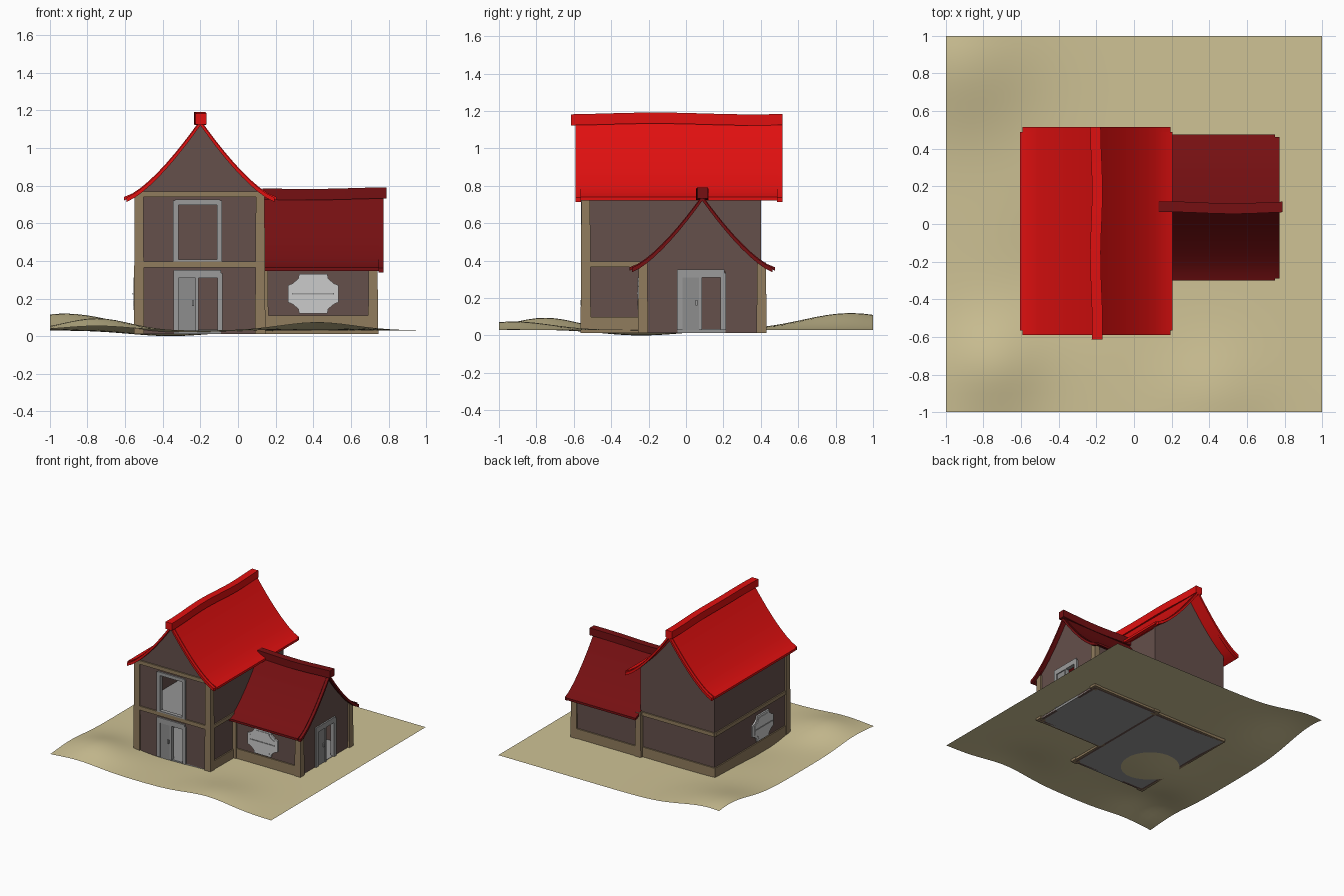
import bpy, bmesh, math

if "Cube" in bpy.data.objects:
    bpy.data.objects.remove(bpy.data.objects["Cube"])


def material(name, r, g, b):
    m = bpy.data.materials.new(name)
    m.use_nodes = True
    m.diffuse_color = (r, g, b, 1)
    m.node_tree.nodes["Principled BSDF"].inputs["Base Color"].default_value = (r, g, b, 1)
    return m


RED = material("bright red tiles", 0.75, 0.005, 0.005)
DARK_RED = material("dark red tiles", 0.18, 0.005, 0.006)
WALL = material("brown plaster", 0.13, 0.08, 0.07)
WOOD = material("tan timber", 0.28, 0.2, 0.11)
GREY = material("grey frame", 0.33, 0.33, 0.33)
LEAF = material("grey door", 0.27, 0.27, 0.27)
PALE = material("pale window", 0.6, 0.6, 0.6)
FLOOR = material("grey floor", 0.3, 0.3, 0.3)
SAND = material("sand", 0.62, 0.54, 0.3)


def finish(name, bm, mat, smooth=False):
    bmesh.ops.recalc_face_normals(bm, faces=bm.faces)
    mesh = bpy.data.meshes.new(name)
    bm.to_mesh(mesh)
    bm.free()
    mesh.materials.append(mat)
    ob = bpy.data.objects.new(name, mesh)
    bpy.context.collection.objects.link(ob)
    if smooth:
        bpy.ops.object.select_all(action='DESELECT')
        ob.select_set(True)
        bpy.context.view_layer.objects.active = ob
        bpy.ops.object.shade_smooth_by_angle(angle=math.radians(30))
    return ob


def prism(name, profile, axis, stations, mat, wobble=0.0, smooth=False):
    """Sweep a (u, z) profile along x or y through the given stations."""
    bm = bmesh.new()
    rings = []
    for t in stations:
        du, dz = wobble * math.sin(9 * t), wobble * math.cos(6 * t + 1)
        rings.append([bm.verts.new((u + du, t, z + dz) if axis == 'y' else (t, u + du, z + dz))
                      for u, z in profile])
    n = len(profile)
    for a, b in zip(rings, rings[1:]):
        for i in range(n):
            j = (i + 1) % n
            bm.faces.new((a[i], a[j], b[j], b[i]))
    bm.faces.new(rings[0])
    bm.faces.new(rings[-1])
    return finish(name, bm, mat, smooth)


def rect(u0, u1, z0, z1):
    return [(u0, z0), (u1, z0), (u1, z1), (u0, z1)]


def box(name, x0, x1, y0, y1, z0, z1, mat):
    return prism(name, rect(x0, x1, z0, z1), 'y', (y0, y1), mat)


def plate(name, face, profile, d0, d1, mat):
    """Profile on a wall face; depths are measured outward from the wall."""
    axis, plane, sign = face
    return prism(name, profile, axis, (plane + sign * d0, plane + sign * d1), mat)


def panel(name, face, u0, u1, z0, z1, d0, d1, mat):
    return plate(name, face, rect(u0, u1, z0, z1), d0, d1, mat)


# Key dimensions
BASE, T = 0.012, 0.02
MX, MH, MAIN_EAVE = -0.205, 0.335, 0.74
WY, WH, WING_EAVE = 0.087, 0.33, 0.365
X0, X1, Y0, Y1 = MX - MH, MX + MH, -0.55, 0.40
WX1, WY0, WY1 = 0.73, WY - WH, WY + WH
FRONT, BACK = ('y', Y0, -1), ('y', Y1, 1)
SIDE, INNER = ('x', X0, -1), ('x', X1, 1)
WING_FRONT, WING_BACK, WING_END = ('y', WY0, -1), ('y', WY1, 1), ('x', WX1, 1)


# Concave roof curve
def arc(center, half, width, eave, rise, drop, n=9):
    pts = []
    for i in range(-n, n + 1):
        d = half * i / n
        pts.append((center + d, eave + rise * (1 - abs(d) / width) ** 1.4 - drop))
    return pts


def roof(prefix, axis, center, width, eave, rise, a, b, trims, ridge, mat):
    def slab(w, drop, thick):
        top = arc(center, w, width, eave, rise, drop)
        return top + arc(center, w, width, eave, rise, drop + thick)[::-1]
    prism(prefix + "_roof", slab(width, 0, 0.018), axis, (a, b), mat, smooth=True)
    for i, (t0, t1) in enumerate(trims):
        prism(f"{prefix}_bargeboard_{i}", slab(width - 0.012, 0.006, 0.024), axis, (t0, t1), mat, smooth=True)
    r0, r1 = ridge
    top = eave + rise
    prism(prefix + "_ridge", rect(center - 0.028, center + 0.028, top - 0.022, top + 0.037), axis,
          [r0 + (r1 - r0) * i / 12 for i in range(13)], mat, wobble=0.005)


roof("main", 'y', MX + 0.005, 0.405, MAIN_EAVE, 0.41, -0.565, 0.49,
     [(-0.59, -0.562), (0.487, 0.515)], (-0.615, 0.515), RED)
roof("wing", 'x', WY, 0.388, WING_EAVE, 0.385, 0.125, 0.75,
     [(0.747, 0.772)], (0.13, 0.79), DARK_RED)


def gable(name, face, center, half, width, eave, rise, z0):
    top = arc(center, half, width, eave, rise, 0.012)
    plate(name, face, [(center - half, z0)] + top + [(center + half, z0)], -T, 0, WALL)


# Main walls, the front one built around its two openings
DOOR_L, DOOR_R = -0.34, -0.09
gable("back_wall", BACK, MX, MH, 0.405, MAIN_EAVE, 0.41, BASE)
gable("front_gable", FRONT, MX, MH, 0.405, MAIN_EAVE, 0.41, 0.71)
panel("front_wall_right", FRONT, X0, DOOR_L, BASE, 0.71, -T, 0, WALL)
panel("front_wall_left", FRONT, DOOR_R, X1, BASE, 0.71, -T, 0, WALL)
panel("front_wall_middle", FRONT, DOOR_L, DOOR_R, 0.34, 0.40, -T, 0, WALL)
panel("side_wall", SIDE, Y0, Y1, BASE, 0.755, -T, 0, WALL)
panel("inner_wall", INNER, Y0, Y1, BASE, 0.755, -T, 0, WALL)

# Wing walls, the end one built around its doorway
WD_L, WD_R = -0.045, 0.21
panel("wing_front_wall", WING_FRONT, X1, WX1, BASE, 0.385, -T, 0, WALL)
panel("wing_back_wall", WING_BACK, X1, WX1, BASE, 0.385, -T, 0, WALL)
gable("wing_gable", WING_END, WY, WH, 0.388, WING_EAVE, 0.385, 0.34)
panel("wing_end_wall_front", WING_END, WY0, WD_L, BASE, 0.34, -T, 0, WALL)
panel("wing_end_wall_back", WING_END, WD_R, WY1, BASE, 0.34, -T, 0, WALL)

# Floors
box("main_floor", X0, X1, Y0, Y1, BASE, 0.034, FLOOR)
box("wing_floor", X1, WX1, WY0, WY1, BASE, 0.034, FLOOR)
box("upper_floor", X0 + T, X1 - T, Y0 + T, Y1 - T, 0.375, 0.398, FLOOR)


# Timber posts
def post(name, x, y, top):
    r = 0.023
    ob = box(name, x - r, x + r, y - r, y + r, BASE, top, WOOD)
    for v in ob.data.vertices:
        if v.co.z < 0.1:
            v.co.x += (v.co.x - x) * 0.2
            v.co.y += (v.co.y - y) * 0.2


post("front_right_post", X0 + 0.014, Y0 + 0.014, 0.765)
post("front_left_post", X1 - 0.012, Y0 + 0.014, 0.765)
post("wing_front_post", WX1 - 0.012, WY0 + 0.013, 0.385)
post("wing_back_post", WX1 - 0.012, WY1 - 0.013, 0.385)
post("wing_inner_post", X1 + 0.005, WY0 + 0.013, 0.37)
post("back_corner_post", X1 + 0.005, WY1 - 0.013, 0.39)

# Timber beams
OUT = 0.01
for name, face, u0, u1, z0, z1 in [
        ("front_top_beam", FRONT, X0, X1, 0.74, 0.77),
        ("front_middle_beam", FRONT, X0, X1, 0.365, 0.397),
        ("side_middle_beam", SIDE, Y0, Y1, 0.365, 0.395),
        ("back_middle_beam", BACK, X0, X1, 0.365, 0.395),
        ("inner_middle_beam", INNER, Y0, WY0, 0.365, 0.395),
        ("side_base", SIDE, Y0, Y1 + OUT, BASE, 0.11),
        ("back_base", BACK, X0 - OUT, X1, BASE, 0.11),
        ("inner_base", INNER, Y0, WY0, BASE, 0.10),
        ("wing_front_base", WING_FRONT, X1, WX1, BASE, 0.11),
        ("wing_back_base", WING_BACK, X1, WX1, BASE, 0.11)]:
    panel(name, face, u0, u1, z0, z1, -0.005, OUT, WOOD)


# Doorways: half-closed leaf on one side, open on the other
def doorway(prefix, face, u):
    panel(prefix + "_leaf", face, u + 0.02, u + 0.12, 0.03, 0.33, -0.012, 0.004, LEAF)
    panel(prefix + "_handle", face, u + 0.095, u + 0.107, 0.16, 0.19, 0, 0.015, GREY)
    for i, (a, b, z0, z1) in enumerate([(-0.003, 0.025, 0.03, 0.35), (0.115, 0.13, 0.03, 0.32),
                                        (0.23, 0.258, 0.03, 0.335), (0.0, 0.25, 0.31, 0.352)]):
        panel(f"{prefix}_frame_{i}", face, u + a, u + b, z0, z1, -T, 0.012, GREY)


doorway("front_door", FRONT, DOOR_L)
doorway("wing_door", WING_END, WD_L)

# Upper balcony opening frame
for name, a, b, z0, z1 in [("right_jamb", -0.345, -0.315, 0.397, 0.72), ("left_jamb", -0.112, -0.085, 0.397, 0.72),
                           ("lintel", -0.335, -0.095, 0.698, 0.725), ("sill", -0.345, -0.085, 0.397, 0.408)]:
    panel("upper_" + name, FRONT, a, b, z0, z1, -T, 0.012, GREY)


# Ornate windows with notched corners
def window(prefix, face, u, z):
    quarter = [(0.135, 0.045), (0.11, 0.055), (0.08, 0.08), (0.075, 0.105)]
    half = quarter + [(-a, b) for a, b in quarter[::-1]]
    outline = half + [(-a, -b) for a, b in half]

    def shape(s):
        return [(u + a * s, z + b * s) for a, b in outline]
    plate(prefix + "_frame", face, shape(1), -0.005, 0.012, PALE)
    plate(prefix + "_pane", face, shape(0.82), 0.01, 0.016, PALE)
    panel(prefix + "_bar", face, u - 0.11, u + 0.11, z - 0.004, z + 0.004, 0.012, 0.02, GREY)


window("wing_window", WING_FRONT, 0.4, 0.225)
window("side_window", SIDE, -0.21, 0.225)

# Rolling sand: (x, y, height, spread)
hills = [(-0.92, 0.88, 0.09, 0.36), (-0.75, -0.75, 0.065, 0.25),
         (0.42, -0.92, 0.045, 0.28), (-0.36, -0.24, -0.03, 0.31)]
bm = bmesh.new()
bmesh.ops.create_grid(bm, x_segments=40, y_segments=40, size=1)
for v in bm.verts:
    v.co.z = 0.03 + sum(h * math.exp(-((v.co.x - x) ** 2 + (v.co.y - y) ** 2) / s ** 2) for x, y, h, s in hills)
finish("ground", bm, SAND, smooth=True)
